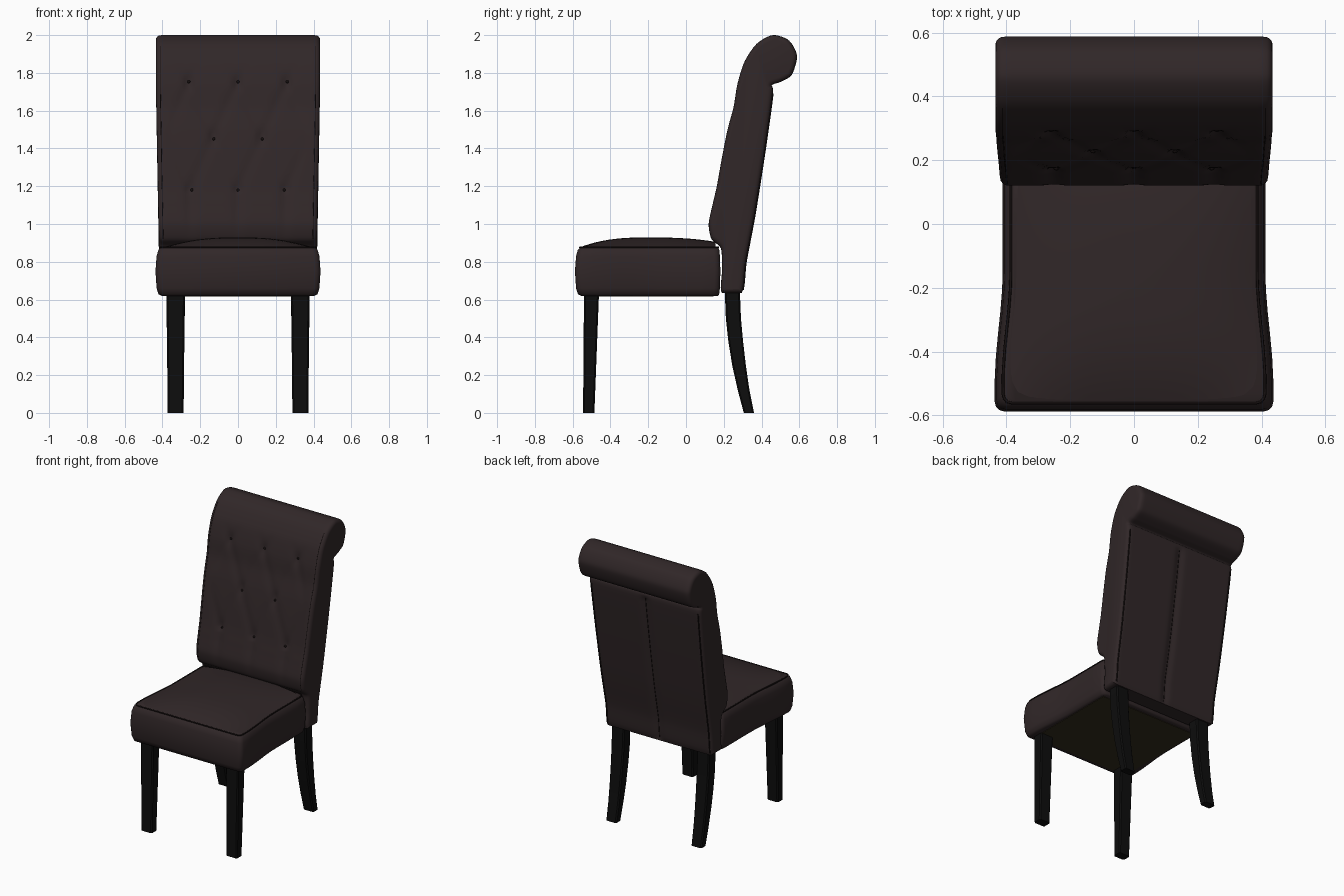
import bpy, bmesh, math
from mathutils import Vector

if "Cube" in bpy.data.objects:
    bpy.data.objects.remove(bpy.data.objects["Cube"])


def material(name, rgb):
    m = bpy.data.materials.new(name)
    m.use_nodes = True
    m.diffuse_color = (*rgb, 1)
    bsdf = m.node_tree.nodes["Principled BSDF"]
    bsdf.inputs["Base Color"].default_value = (*rgb, 1)
    bsdf.inputs["Roughness"].default_value = 0.8
    return m


FABRIC = material("dark brown fabric", (0.030, 0.020, 0.021))
SEAM = material("seam shadow", (0.008, 0.005, 0.005))
WOOD = material("black wood", (0.004, 0.004, 0.004))
LINING = material("olive lining", (0.034, 0.026, 0.012))


def finish(bm, name, mat, angle=40):
    bmesh.ops.recalc_face_normals(bm, faces=bm.faces)
    me = bpy.data.meshes.new(name)
    bm.to_mesh(me)
    bm.free()
    ob = bpy.data.objects.new(name, me)
    bpy.context.collection.objects.link(ob)
    me.materials.append(mat)
    bpy.ops.object.select_all(action="DESELECT")
    ob.select_set(True)
    bpy.context.view_layer.objects.active = ob
    bpy.ops.object.shade_smooth_by_angle(angle=math.radians(angle))
    return ob


def loft(rings, name, mat, angle=40):
    """Skin a list of closed rings and cap both ends."""
    bm = bmesh.new()
    vs = [[bm.verts.new(p) for p in ring] for ring in rings]
    n = len(vs[0])
    for a, b in zip(vs, vs[1:]):
        for i in range(n):
            j = (i + 1) % n
            bm.faces.new((a[i], a[j], b[j], b[i]))
    bm.faces.new(vs[0])
    bm.faces.new(vs[-1])
    return finish(bm, name, mat, angle)


def cord(name, points, radius=0.004, closed=False):
    cu = bpy.data.curves.new(name, "CURVE")
    cu.dimensions = "3D"
    cu.bevel_depth = radius
    cu.bevel_resolution = 1
    sp = cu.splines.new("POLY")
    sp.points.add(len(points) - 1)
    for p, co in zip(sp.points, points):
        p.co = (*co, 1)
    sp.use_cyclic_u = closed
    cu.materials.append(SEAM)
    ob = bpy.data.objects.new(name, cu)
    bpy.context.collection.objects.link(ob)


# Backrest side profile (y, z): up the front, over the roll, down the rear
KEYS = [(.19, .635), (.19, .75), (.185, .87), (.135, .92), (.12, 1.0), (.14, 1.1),
        (.163, 1.2), (.19, 1.35), (.22, 1.5), (.252, 1.62), (.272, 1.74), (.31, 1.86),
        (.375, 1.955), (.46, 2.0), (.545, 1.972), (.588, 1.89), (.56, 1.79), (.50, 1.752),
        (.455, 1.735), (.46, 1.69), (.42, 1.4), (.365, 1.05), (.318, .8), (.295, .635)]
STEPS = 6


def smooth_loop(keys):
    out, n = [], len(keys)
    for i in range(n):
        a, b, c, d = (Vector(keys[(i + k) % n]) for k in (-1, 0, 1, 2))
        for s in range(STEPS):
            t = s / STEPS
            if i == n - 1:
                out.append(b.lerp(c, t))
            else:
                m0, m1 = (c - a) * .4, (d - b) * .4
                out.append(b * (2*t**3 - 3*t*t + 1) + m0 * (t**3 - 2*t*t + t)
                           + c * (3*t*t - 2*t**3) + m1 * (t**3 - t*t))
    return out


LOOP = smooth_loop(KEYS)
N = len(LOOP)
INWARD = []
for i in range(N):
    t = (LOOP[(i + 1) % N] - LOOP[i - 1]).normalized()
    INWARD.append(Vector((t.y, -t.x)))
FRONT = range(3 * STEPS, 12 * STEPS)
REAR = range(19 * STEPS, 23 * STEPS)


def crease(v):
    return math.exp(-((v - round(v)) / .11) ** 2)


def dent(i, x, z):
    """Depth of the diamond tufting in front and the centre seam behind."""
    if i in REAR:
        return .012 * math.exp(-(x / .025) ** 2)
    if i not in FRONT or abs(x) > .38 or z > 1.86:
        return 0
    if z < 1.18:
        return .010 * crease(x / .26) * min(1, max(0, (z - .9) / .2))
    r = (z - 1.18) / .57
    cp, cq = crease(x / .26 + r), crease(x / .26 - r)
    fade = min(1, (1.86 - z) / .1) * min(1, (.38 - abs(x)) / .08)
    return fade * (.006 * max(cp, cq) + .016 * cp * cq)


def back_point(i, x, inset=0.0):
    p = LOOP[i]
    q = p + INWARD[i] * (inset + dent(i, x, p.y))
    return Vector((x * (.955 + .045 * min(1, max(0, p.y - .75))), q.x, q.y))


HALF, ROUND = .435, .028
xs = [(s * (HALF - ROUND * (1 - math.cos(a))), .026 * (1 - math.sin(a)))
      for s, angs in ((-1, (0, .4, .8, 1.2)), ) for a in angs]
inner = [(-.40 + .80 * k / 48, 0) for k in range(49)]
columns = xs + inner + [(-x, d) for x, d in reversed(xs)]
loft([[back_point(i, x, d) for i in range(N)] for x, d in columns], "backrest", FABRIC, 50)

# Backrest seams and buttons
cord("rear_centre_seam", [back_point(i, 0, .001) for i in REAR])
for side, s in (("left", 1), ("right", -1)):
    cord("back_edge_seam_" + side, [back_point(i, s * .415, .001) for i in REAR], .005)
    cord("front_edge_seam_" + side, [back_point(i, s * .412, .003) for i in FRONT], .003)
for row, (z, cols) in enumerate(((1.18, (-.25, 0, .25)), (1.465, (-.13, .13)),
                                 (1.75, (-.26, 0, .26)))):
    i = min(FRONT, key=lambda k: abs(LOOP[k].y - z))
    for k, x in enumerate(cols):
        bm = bmesh.new()
        bmesh.ops.create_uvsphere(bm, u_segments=10, v_segments=6, radius=.009)
        finish(bm, f"button_{row}_{k}", SEAM).location = back_point(i, x)


# Seat body: stacked rounded outlines, tapering to the rear
def half_width(y):
    t = min(1, max(0, (y + .5) / .35))
    return .437 - .025 * t * t * (3 - 2 * t)


def seat_ring(z, inset, r=.03):
    y0, y1 = -.588 + inset, .182 - inset * .4
    ys = [y0 + r + (y1 - y0 - 2 * r) * k / 10 for k in range(11)]
    right = [(half_width(y) - inset, y) for y in ys]
    arc = [math.radians(a) for a in (60, 30)]
    wf, wb = right[0][0], right[-1][0]
    front = [(wf - r + r * math.cos(a), y0 + r - r * math.sin(a)) for a in arc]
    rear = [(wb - r + r * math.cos(a), y1 - r + r * math.sin(a)) for a in reversed(arc)]
    half = [(wf - r, y0)] + front + right + rear + [(wb - r, y1)]
    return [Vector((x, y, z)) for x, y in half + [(-x, y) for x, y in reversed(half)]]


loft([seat_ring(z, d) for z, d in ((.62, .032), (.628, .016), (.66, .006), (.75, 0),
                                   (.83, .006), (.865, .016), (.88, .034))],
     "seat_body", FABRIC, 60)
cord("seat_top_seam", seat_ring(.876, .026), .0045, True)

# Domed seat cushion
bm = bmesh.new()
bmesh.ops.create_grid(bm, x_segments=28, y_segments=28, size=1)
for v in bm.verts:
    u, w = v.co.x, v.co.y
    y = -.203 + .358 * w
    dome = (1 - abs(u) ** 2.6) * (1 - (abs(w) ** 2.6 if w < 0 else .45 * w ** 2.6))
    v.co = ((half_width(y) - .034) * u, y, .877 + .052 * dome)
finish(bm, "seat_cushion", FABRIC)

# Lining under the seat
bm = bmesh.new()
bmesh.ops.create_cube(bm, size=1)
for v in bm.verts:
    v.co = (v.co.x * .75, -.195 + v.co.y * .68, .6205 + v.co.z * .007)
finish(bm, "seat_lining", LINING)


# Legs: sections are (z, y centre, half width, half depth)
def leg(name, x, sections):
    rings = []
    for z, y, w, d in sections:
        c = .008
        corner = [(w, d - c), (w - c, d), (c - w, d), (-w, d - c),
                  (-w, c - d), (c - w, -d), (w - c, -d), (w, c - d)]
        rings.append([Vector((x + a, y + b, z)) for a, b in corner])
    loft(rings, name, WOOD, 30)


for side, s in (("left", 1), ("right", -1)):
    leg("front_leg_" + side, s * .33, [(0, -.515, .042, .03), (.65, -.50, .049, .04)])
    leg("rear_leg_" + side, s * .33,
        [(0, .333, .040, .027), (.12, .305, .042, .031), (.25, .281, .044, .036),
         (.38, .263, .046, .039), (.5, .251, .048, .040), (.65, .245, .049, .040)])
